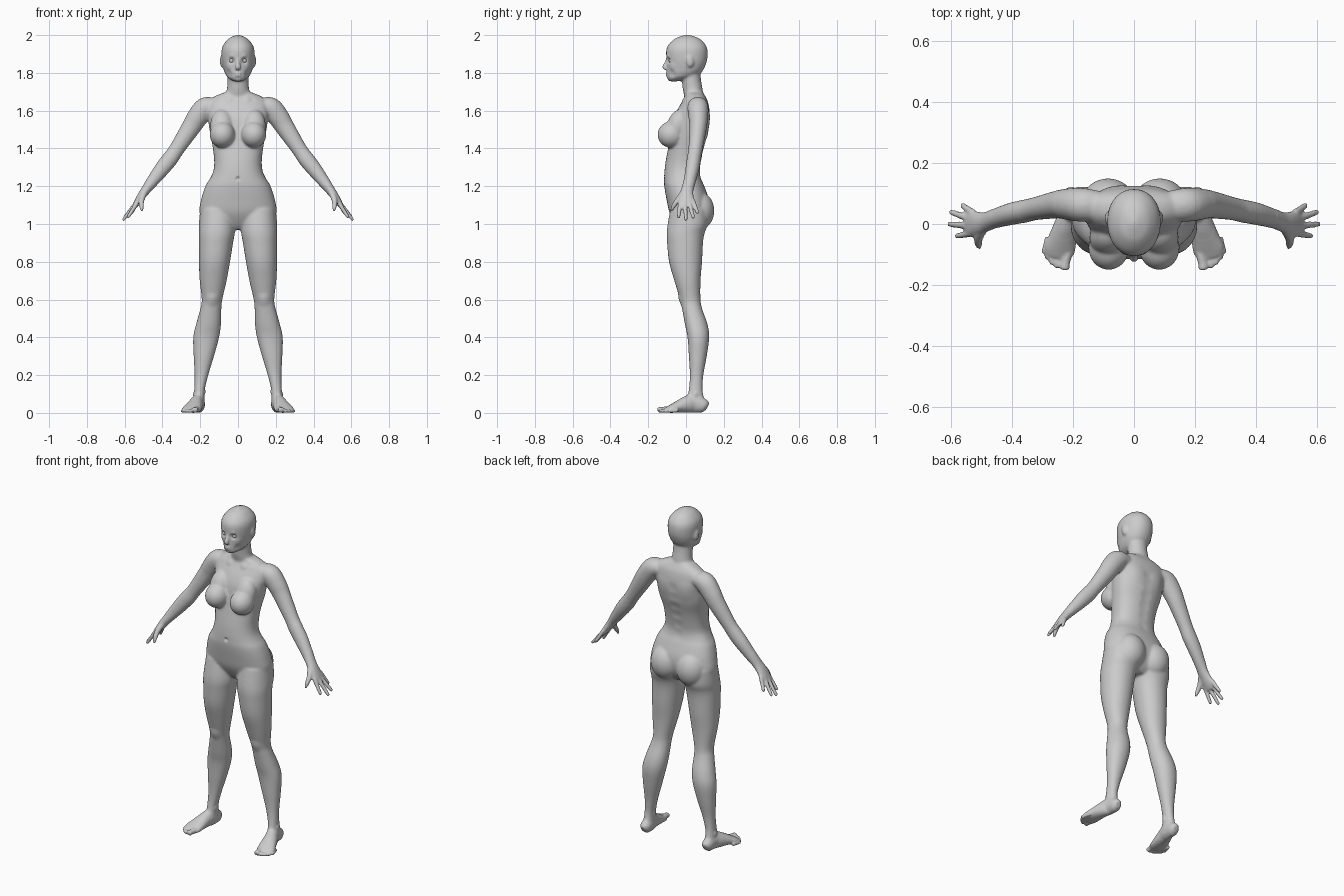
import bpy, bmesh, math
from mathutils import Vector, Matrix, kdtree

bm = bmesh.new()


def spline(rows, n=5):
    """Catmull-Rom interpolation of parameter rows."""
    out = []
    for i in range(len(rows) - 1):
        quad = zip(rows[max(i - 1, 0)], rows[i], rows[i + 1], rows[min(i + 2, len(rows) - 1)])
        quad = list(quad)
        for k in range(n):
            t = k / n
            out.append([b + 0.5 * t * (c - a + t * (2 * a - 5 * b + 4 * c - d + t * (3 * (b - c) + d - a)))
                        for a, b, c, d in quad])
    return out + [list(rows[-1])]


def skin(rings):
    """Closed surface through a list of point rings."""
    vs = [[bm.verts.new(p) for p in r] for r in rings]
    n = len(vs[0])
    for a, b in zip(vs, vs[1:]):
        for i in range(n):
            j = (i + 1) % n
            bm.faces.new((a[i], a[j], b[j], b[i]))
    bm.faces.new(vs[0][::-1])
    bm.faces.new(vs[-1])


def slices(rows, p=2.0, n=40):
    """Horizontal slices: z, x_in, x_out, y_front, y_widest, y_back."""
    rings = []
    for z, x0, x1, yf, ym, yb in spline(rows):
        ring = []
        for i in range(n):
            c, s = math.cos(2 * math.pi * i / n), math.sin(2 * math.pi * i / n)
            c = math.copysign(abs(c) ** (2 / p), c)
            s = math.copysign(abs(s) ** (2 / p), s)
            ring.append(((x0 + x1) / 2 + (x1 - x0) / 2 * c, ym + s * ((yb - ym) if s > 0 else (ym - yf)), z))
        rings.append(ring)
    skin(rings)


def centred(rows, p=2.0):
    slices([(z, -w, w, yf, ym, yb) for z, w, yf, ym, yb in rows], p)


def tube(rows, ref, n=24):
    """Tube along a path: x, y, z, radius along ref, radius across."""
    rows = spline(rows)
    rings = []
    for i, (x, y, z, ru, rv) in enumerate(rows):
        d = (Vector(rows[min(i + 1, len(rows) - 1)][:3]) - Vector(rows[max(i - 1, 0)][:3])).normalized()
        u = (Vector(ref) - d * d.dot(Vector(ref))).normalized()
        v = d.cross(u)
        rings.append([Vector((x, y, z)) + u * ru * math.cos(2 * math.pi * k / n)
                      + v * rv * math.sin(2 * math.pi * k / n) for k in range(n)])
    skin(rings)


def blob(c, r, tilt=0):
    m = Matrix.Translation(c) @ Matrix.Rotation(tilt, 4, 'X') @ Matrix.Diagonal((*r, 1))
    bmesh.ops.create_uvsphere(bm, u_segments=32, v_segments=20, radius=1, matrix=m)


# Leg
slices([(1.08, .015, .20, -.083, .02, .115), (1.0, .012, .207, -.097, .015, .115),
        (.95, .017, .208, -.102, 0, .098), (.9, .026, .208, -.10, 0, .09),
        (.8, .042, .207, -.09, 0, .085), (.7, .06, .203, -.062, .01, .077),
        (.6, .083, .192, -.032, .02, .077), (.55, .088, .2, -.021, .03, .086),
        (.47, .09, .222, -.006, .05, .114), (.4, .10, .237, .008, .06, .123),
        (.3, .127, .235, .015, .06, .11), (.2, .157, .23, .02, .055, .092),
        (.12, .176, .232, .014, .05, .088), (.06, .177, .236, .0, .05, .1),
        (.02, .18, .234, .01, .05, .1)], 2.1)

# Foot and toes
tube([(.207, .113, .03, .015, .02), (.207, .095, .038, .03, .037), (.21, .04, .05, .034, .05),
      (.222, 0, .044, .039, .044), (.235, -.05, .03, .047, .03), (.245, -.085, .02, .051, .02),
      (.25, -.108, .014, .042, .013)], (1, 0, 0))
for x, y, r in [(.229, -.15, .017), (.254, -.144, .012), (.27, -.133, .0115), (.284, -.117, .011), (.294, -.098, .011)]:
    tube([(x - .012, y + .055, r + .002, r * .9, r), (x - .003, y + .02, r, r * .9, r * .85),
          (x - .001, y + .006, r * .9, r, r * .9), (x, y, r * .8, r * .5, r * .5)], (1, 0, 0))

# Arm and palm
tube([(.12, .06, 1.625, .05, .042), (.172, .063, 1.615, .056, .057), (.215, .065, 1.565, .052, .056),
      (.25, .064, 1.51, .046, .051), (.325, .05, 1.395, .038, .041), (.36, .042, 1.345, .038, .043),
      (.40, .034, 1.295, .037, .041), (.45, .02, 1.23, .033, .033), (.484, .008, 1.185, .032, .026),
      (.51, .002, 1.15, .038, .022), (.538, .003, 1.108, .044, .016), (.55, .005, 1.09, .036, .011)], (0, 1, 0))

# Fingers and thumb
for a, b in [((.532, -.03, 1.115), (.585, -.04, 1.032)), ((.54, -.006, 1.11), (.61, 0, 1.018)),
             ((.538, .017, 1.112), (.604, .04, 1.03)), ((.528, .036, 1.125), (.566, .063, 1.055))]:
    a, b = Vector(a), Vector(b)
    tube([(*a, .012, .012), (*a.lerp(b, .5), .0105, .0105), (*a.lerp(b, .9), .009, .009), (*b, .005, .005)], (0, 1, 0))
tube([(.494, -.012, 1.17, .016, .017), (.51, -.043, 1.128, .014, .015), (.511, -.066, 1.094, .011, .012),
      (.507, -.078, 1.068, .006, .006)], (0, 1, 0))

# Breast, buttock, ear
blob((.083, -.078, 1.473), (.067, .073, .07))
blob((.085, -.045, 1.52), (.062, .056, .09), -.3)
blob((.085, .07, 1.07), (.088, .08, .1))
blob((.087, .02, 1.862), (.010, .02, .033), .2)

# Mirror the paired parts
copy = bmesh.ops.duplicate(bm, geom=bm.verts[:] + bm.edges[:] + bm.faces[:])['geom']
bmesh.ops.scale(bm, vec=(-1, 1, 1), verts=[g for g in copy if isinstance(g, bmesh.types.BMVert)])
bmesh.ops.reverse_faces(bm, faces=[g for g in copy if isinstance(g, bmesh.types.BMFace)])

# Torso
centred([(1.70, .06, -.008, .045, .088), (1.68, .115, -.006, .055, .1), (1.65, .155, -.02, .055, .115),
         (1.60, .165, -.048, .045, .125), (1.55, .158, -.068, .03, .125), (1.48, .148, -.08, .02, .118),
         (1.40, .133, -.095, 0, .095), (1.33, .126, -.108, -.005, .08), (1.28, .131, -.114, -.01, .074),
         (1.24, .149, -.116, -.005, .08), (1.20, .173, -.115, 0, .097), (1.13, .195, -.103, .01, .12),
         (1.06, .203, -.087, .02, .118), (1.0, .16, -.055, .02, .09), (.97, .07, -.03, .02, .06)], 2.3)

# Neck
centred([(1.65, .085, 0, .045, .09), (1.69, .067, -.012, .04, .09), (1.72, .058, -.018, .035, .087),
         (1.76, .056, -.022, .03, .08), (1.82, .055, -.03, .03, .075)])

# Head
centred([(1.755, .022, -.09, -.065, -.045), (1.765, .04, -.098, -.045, .0), (1.78, .058, -.101, -.02, .055),
         (1.80, .07, -.102, 0, .08), (1.82, .077, -.102, .01, .094), (1.85, .084, -.102, .012, .107),
         (1.88, .087, -.104, .01, .114), (1.92, .087, -.104, .01, .114), (1.95, .077, -.092, .01, .103),
         (1.98, .051, -.06, .008, .074), (1.994, .026, -.028, .007, .042), (2.002, .005, 0, .007, .014)], 2.1)

# Nose
tube([(0, -.094, 1.88, .008, .01), (0, -.103, 1.855, .009, .01), (0, -.113, 1.833, .014, .012),
      (0, -.106, 1.819, .014, .008)], (1, 0, 0))

mesh = bpy.data.meshes.new("body")
bm.to_mesh(mesh)
bm.free()
body = bpy.data.objects.new("body", mesh)
bpy.context.collection.objects.link(body)
bpy.context.view_layer.objects.active = body
body.select_set(True)


def modifier(kind, **props):
    m = body.modifiers.new(kind.title(), kind)
    for k, v in props.items():
        setattr(m, k, v)
    bpy.ops.object.modifier_apply(modifier=m.name)


# Fuse the parts, then blend the joins away from hands, toes and face
modifier('REMESH', mode='VOXEL', voxel_size=.0055)
group = body.vertex_groups.new(name="blend")
group.add([v.index for v in body.data.vertices
           if abs(v.co.x) < .47 and .06 < v.co.z and not (v.co.z > 1.77 and v.co.y < 0)], 1, 'REPLACE')
modifier('SMOOTH', factor=.5, iterations=16, vertex_group="blend")
modifier('SMOOTH', factor=.5, iterations=2)

# Soft sculpted details: centre, radius, offset
details = [
    ((.033, -.095, 1.866), .024, (0, .013, 0)),      # eye socket
    ((.035, -.095, 1.888), .02, (0, -.003, 0)),      # brow
    ((.055, -.075, 1.835), .03, (.002, -.003, 0)),   # cheekbone
    ((.05, -.075, 1.795), .03, (-.003, .004, 0)),    # cheek hollow
    ((.008, -.102, 1.797), .014, (0, -.005, 0)),     # upper lip
    ((.008, -.102, 1.784), .013, (0, -.005, 0)),     # lower lip
    ((0, -.102, 1.773), .012, (0, .004, 0)),         # chin crease
    ((.05, -.02, 1.665), .03, (0, -.006, 0)),        # collar bone
    ((.1, -.02, 1.668), .03, (0, -.005, 0)),
    ((0, -.115, 1.24), .016, (0, .009, 0)),          # navel
    ((.075, .12, 1.55), .07, (0, .005, 0)),          # shoulder blade
    ((.137, -.028, .6), .045, (0, -.006, 0)),        # knee cap
    ((.205, .05, .1), .03, (0, .002, 0)),            # ankle
    ((.235, .05, .1), .022, (.005, 0, 0)),
    ((.176, .045, .11), .022, (-.005, 0, 0)),
]
details += [((0, .1, z), .045, (0, -.004, 0)) for z in (1.26, 1.32, 1.38, 1.44, 1.5, 1.56)]  # spine groove
verts = body.data.vertices
tree = kdtree.KDTree(len(verts))
for v in verts:
    tree.insert(v.co, v.index)
tree.balance()
for c, r, off in details:
    for s in ((1, -1) if c[0] else (1,)):
        for co, i, d in tree.find_range((c[0] * s, c[1], c[2]), r):
            verts[i].co += Vector((off[0] * s, off[1], off[2])) * (1 - (d / r) ** 2) ** 2
bpy.ops.object.shade_smooth()

# Eyes
for s in (-1, 1):
    bpy.ops.mesh.primitive_uv_sphere_add(segments=20, ring_count=12, radius=.0135, location=(s * .033, -.078, 1.865))
    bpy.context.object.name = "eye"
    bpy.ops.object.shade_smooth()
